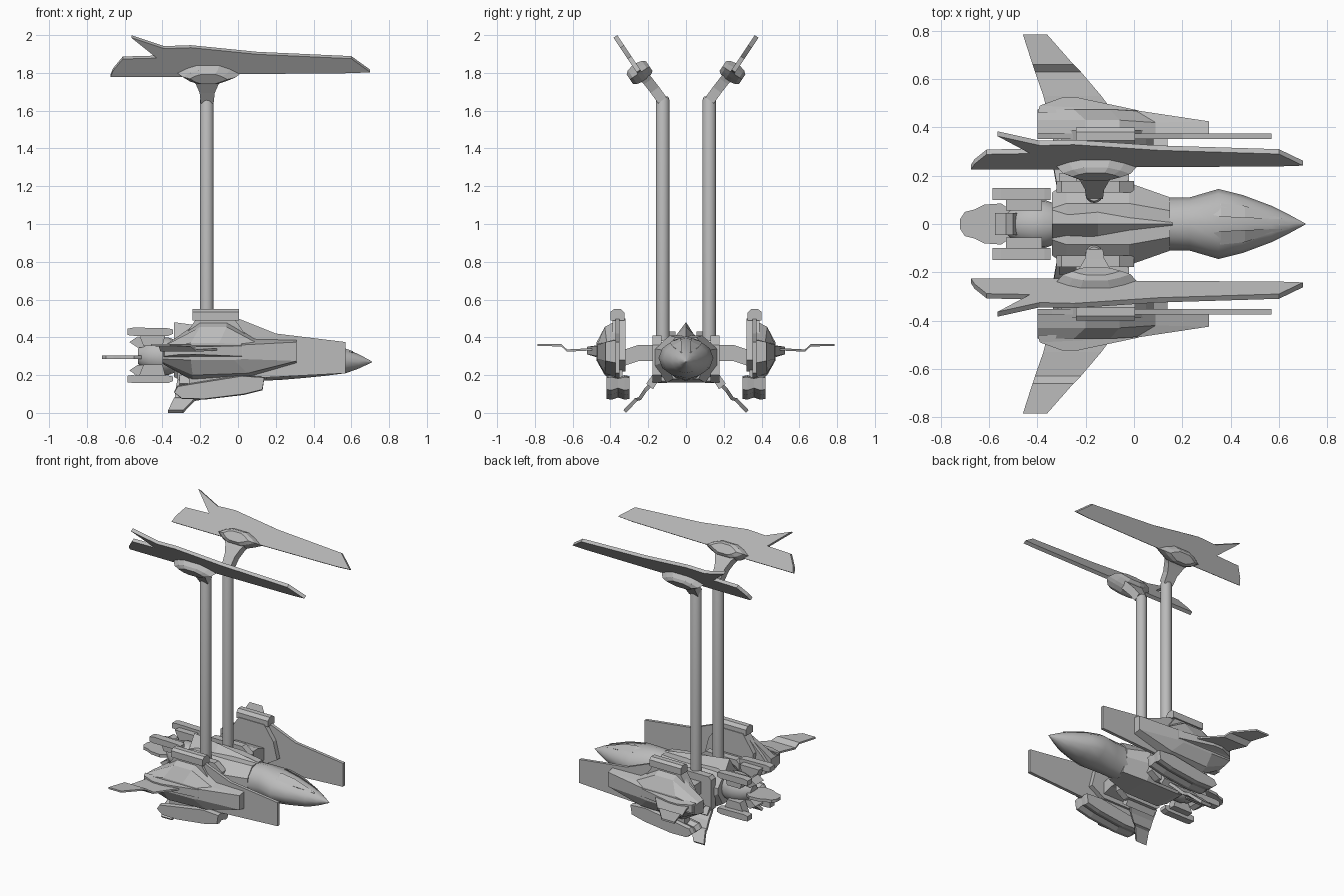
import bpy, bmesh, math
from mathutils import Vector

grey = bpy.data.materials.new("light_grey")
grey.diffuse_color = (0.5, 0.5, 0.5, 1)


def loft(name, rings, mirror=True, smooth=None):
    """Skin a list of equally long point rings and cap both ends."""
    bm = bmesh.new()
    rows = [[bm.verts.new(p) for p in ring] for ring in rings]
    n = len(rows[0])
    for a, b in zip(rows, rows[1:]):
        for i in range(n):
            j = (i + 1) % n
            bm.faces.new((a[i], a[j], b[j], b[i]))
    bm.faces.new(rows[0])
    bm.faces.new(rows[-1])
    bmesh.ops.recalc_face_normals(bm, faces=bm.faces)
    me = bpy.data.meshes.new(name)
    bm.to_mesh(me)
    bm.free()
    me.materials.append(grey)
    ob = bpy.data.objects.new(name, me)
    bpy.context.collection.objects.link(ob)
    if mirror:
        ob.modifiers.new("mirror", 'MIRROR').use_axis = (False, True, False)
    if smooth:
        bpy.ops.object.select_all(action='DESELECT')
        ob.select_set(True)
        bpy.context.view_layer.objects.active = ob
        bpy.ops.object.shade_smooth_by_angle(angle=math.radians(smooth))
    return ob


def side(pts, y):
    return [(x, y, z) for x, z in pts]


def slab(name, pts, y0, y1):
    return loft(name, [side(pts, y0), side(pts, y1)])


def box(name, x0, x1, y0, y1, z0, z1):
    return slab(name, [(x0, z0), (x1, z0), (x1, z1), (x0, z1)], y0, y1)


def oval(x, w, zb, zt, n=12):
    return [(x, w * math.cos(2 * math.pi * i / n),
             (zb + zt) / 2 + (zt - zb) / 2 * math.sin(2 * math.pi * i / n)) for i in range(n)]


# Nose with pointed tip
loft("nose", [oval(*s) for s in [
    (0.13, .11, .17, .40), (.23, .11, .175, .405), (.35, .145, .185, .395),
    (.45, .12, .195, .375), (.57, .075, .21, .34), (.64, .04, .235, .31),
    (.71, .002, .268, .272)]], mirror=False, smooth=40)

# Cockpit glazing strips lying on the nose
loft("canopy_strip", [
    [(.27, .05, .375), (.27, .055, .37), (.27, .05, .36)],
    [(.36, .03, .397), (.36, .085, .372), (.36, .05, .35)],
    [(.46, .025, .38), (.46, .075, .355), (.46, .04, .34)],
    [(.61, .02, .326), (.61, .025, .32), (.61, .02, .31)]])


# Faceted hull and its raised spine
def hull_ring(x, w, zb, zt):
    return [(x, w * .6, zb), (x, w, zb + .09), (x, w, zt - .07), (x, w * .5, zt),
            (x, -w * .5, zt), (x, -w, zt - .07), (x, -w, zb + .09), (x, -w * .6, zb)]


loft("hull", [hull_ring(*s) for s in [
    (-.34, .13, .19, .39), (-.28, .17, .16, .41), (-.02, .17, .16, .41), (.15, .11, .18, .40)]],
    mirror=False)
loft("spine", [
    [(-.34, .065, .38), (-.34, 0, .48), (-.34, -.065, .38)],
    [(-.15, .06, .40), (-.15, 0, .455), (-.15, -.06, .40)],
    [(.16, .01, .395), (.16, 0, .405), (.16, -.01, .395)]], mirror=False)
slab("hull_side_block", [(-.32, .18), (-.30, .16), (-.06, .16), (0, .2), (0, .36),
                         (-.06, .41), (-.30, .41), (-.32, .39)], .13, .178)

# Engine ball, nozzle and tail plate
loft("engine", [oval(x, r, .30 - r, .30 + r, 16) for x, r in [
    (-.33, .085), (-.37, .1), (-.42, .1), (-.47, .085), (-.51, .06), (-.53, .04)]],
    mirror=False, smooth=40)
tail = [(-.50, .05), (-.55, .085), (-.62, .08), (-.66, .06), (-.70, .05), (-.72, .02),
        (-.72, -.02), (-.70, -.05), (-.66, -.06), (-.62, -.08), (-.55, -.085), (-.50, -.05)]
loft("tail_plate", [[(x, y, z) for x, y in tail] for z in (.285, .305)], mirror=False)
for label, s in (("upper", 1), ("lower", -1)):
    # Nozzle petals and the diagonal thruster pods
    loft(label + "_petal", [[(x, y, .30 + s * z) for x, z in
         [(-.48, .05), (-.53, .045), (-.575, .075), (-.53, .105), (-.50, .09)]]
        for y in (-.045, .045)], mirror=False)
    zc = .305 + s * .125
    slab(label + "_thruster_pod", [(-.585, zc - .018), (-.55, zc - .022), (-.37, zc - .022),
         (-.345, zc - .012), (-.345, zc + .012), (-.37, zc + .018), (-.55, zc + .022),
         (-.585, zc + .016)], .10, .15)
    slab(label + "_thruster_strut", [(-.50, .305 + s * .05), (-.40, .305 + s * .05),
         (-.38, zc), (-.53, zc)], .055, .115)

# Arms joining the hull to the side panels
loft("side_arm", [[(x, y, z + dz) for x, dz in [(-.24, 0), (-.02, 0), (-.02, .085), (-.24, .085)]]
                  for y, z in [(.16, .275), (.25, .275), (.34, .245)]])

# Side panel, its thick inner core and the hooked cap on top
slab("side_panel", [(-.40, .30), (-.34, .37), (-.2, .5), (0, .5), (.2, .42), (.57, .375),
                    (.57, .21), (.1, .185), (-.2, .17), (-.36, .24)], .352, .374)
slab("panel_core", [(-.28, .22), (-.02, .22), (.08, .28), (.05, .40), (-.02, .5),
                    (-.22, .5), (-.30, .38)], .32, .39)
loft("panel_cap", [[(x, y, z) for y, z in [(.325, .49), (.325, .53), (.345, .55), (.38, .55),
                                           (.40, .535), (.40, .49)]] for x in (-.24, .005)])

# Outer armour with sloping facets
loft("outer_armour", [
    side([(-.40, .26), (-.40, .35), (-.2, .485), (-.06, .485), (.09, .39), (.31, .385),
          (.31, .265), (.05, .19), (-.24, .17)], .374),
    [(-.40, .43, .27), (-.40, .43, .35), (-.2, .43, .455), (-.06, .43, .455), (.09, .42, .375),
     (.31, .425, .375), (.31, .425, .275), (.05, .43, .21), (-.24, .43, .20)],
    [(-.40, .475, .285), (-.40, .475, .345), (-.25, .475, .37), (-.1, .475, .37),
     (.01, .468, .365), (.025, .468, .36), (.025, .468, .285), (-.02, .47, .28),
     (-.25, .475, .28)]])
loft("wing_root", [
    [(x, .46, z) for x, z in [(-.40, .29), (.02, .29), (.02, .36), (-.40, .36)]],
    [(x, y, z) for x, y, z in [(-.39, .49, .30), (.02, .47, .30), (.02, .47, .355), (-.39, .49, .355)]],
    [(x, .523, z) for x, z in [(-.30, .31), (-.23, .31), (-.23, .35), (-.30, .35)]]])

# Cranked side wing
loft("side_wing", [[(a, y, z - .006), (b, y, z - .006), (b, y, z + .006), (a, y, z + .006)]
     for y, a, b, z in [(.47, -.36, -.09, .335), (.53, -.375, -.135, .335),
                        (.63, -.41, -.22, .33), (.66, -.42, -.25, .358), (.785, -.46, -.36, .36)]])

# Lower pods with a pinched waist
pod = [(-.34, .11), (-.30, .075), (-.18, .07), (.03, .095), (.13, .12), (.14, .19),
       (.02, .2), (-.2, .165), (-.32, .145)]


def pinch(k):
    return [(x * (.92 + .08 * k), .125 + .15 * (x + .1) + (z - .125 - .15 * (x + .1)) * k) for x, z in pod]


loft("lower_pod", [side(pinch(k), y) for y, k in
                   [(.30, .9), (.325, 1), (.36, .72), (.395, 1), (.42, .9)]])
box("pod_pylon", -.26, -.01, .335, .39, .12, .24)

# Lower fin and its angled root block
loft("lower_fin", [[(a, y - .007, z - .007), (b, y - .007, z - .007),
                    (b, y + .007, z + .007), (a, y + .007, z + .007)]
     for y, z, a, b in [(.16, .175, -.32, -.10), (.215, .12, -.33, -.15), (.245, .075, -.335, -.2),
                        (.265, .07, -.34, -.23), (.325, .007, -.37, -.29)]])
loft("fin_root", [[(x, y, z) for y, z in [(.14, .18), (.175, .125), (.21, .155), (.175, .205)]]
                  for x in (-.31, -.08)])

# Tall round posts
loft("post", [[(-.165 + r * math.cos(2 * math.pi * i / 16), .123 + r * math.sin(2 * math.pi * i / 16), z)
               for i in range(16)] for z, r in [(.38, .036), (1.655, .036), (1.675, .028)]], smooth=40)

# Tilted upper wing: (x, height) profile laid in a sloping plane
normal = Vector((0, .83, -.555))


def tilt(pts, off):
    return [Vector((x, .235 + (z - 1.785) * .667, z)) + normal * off for x, z in pts]


wing = [(-.675, 1.785), (-.66, 1.82), (-.61, 1.88), (-.43, 1.885), (-.565, 1.993), (-.39, 1.935),
        (-.25, 1.94), (.1, 1.905), (.6, 1.882), (.70, 1.81), (.6, 1.805), (0, 1.80), (-.3, 1.785)]
loft("upper_wing", [tilt(wing, o) for o in (-.012, .012)])

# Lens-shaped fairing through the upper wing
lens = [(-.32, 1.805), (-.27, 1.775), (-.22, 1.76), (-.1, 1.76), (-.04, 1.78), (.01, 1.80),
        (-.04, 1.825), (-.1, 1.845), (-.22, 1.845), (-.27, 1.83)]


def scaled(k):
    return [(-.155 + (x + .155) * k, 1.80 + (z - 1.80) * k) for x, z in lens]


loft("wing_fairing", [tilt(scaled(k), o) for o, k in
                      [(-.062, .6), (-.045, .85), (-.012, 1), (.012, 1), (.045, .85), (.062, .6)]])

# Flared strut from post to upper wing
loft("upper_strut", [[(-.163 - w, y - .022, z + .016), (-.163 + w, y - .022, z + .016),
                      (-.163 + w, y + .022, z - .016), (-.163 - w, y + .022, z - .016)]
     for y, z, w in [(.125, 1.655, .034), (.165, 1.71, .04), (.20, 1.755, .06), (.235, 1.795, .09)]])
